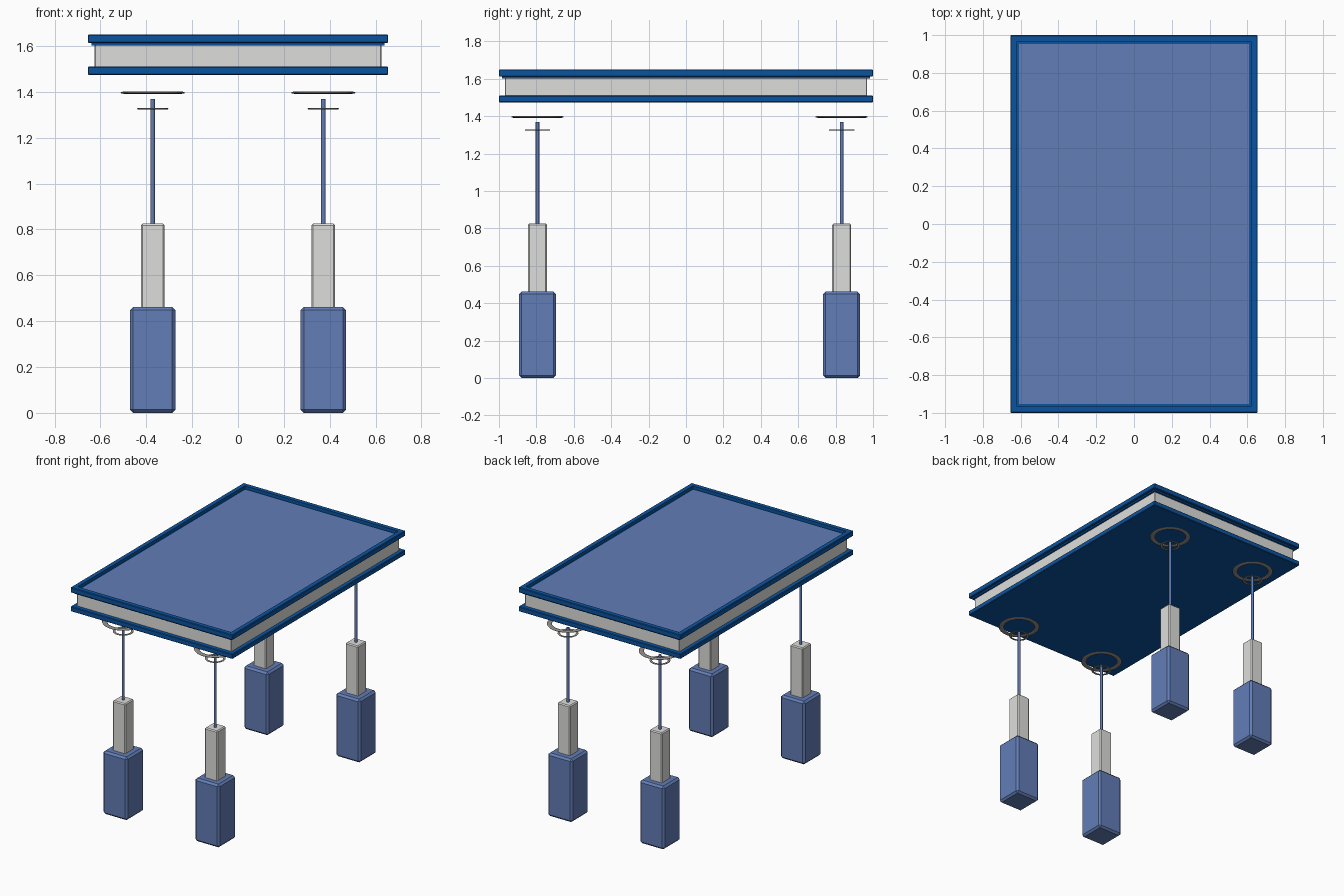
import bpy, bmesh, math

if "Cube" in bpy.data.objects:
    bpy.data.objects.remove(bpy.data.objects["Cube"])


def material(name, rgb):
    m = bpy.data.materials.new(name)
    m.diffuse_color = (*rgb, 1)
    m.use_nodes = True
    m.node_tree.nodes["Principled BSDF"].inputs["Base Color"].default_value = m.diffuse_color
    return m


def srgb(r, g, b):
    return [((c / 255 + 0.055) / 1.055) ** 2.4 for c in (r, g, b)]


DEEP = material("deep_blue", srgb(11, 84, 160))
SOFT = material("soft_blue", srgb(98, 125, 182))
GREY = material("light_grey", srgb(222, 222, 220))
METAL = material("ring_grey", srgb(150, 147, 142))


def finish(bm, name, mat):
    me = bpy.data.meshes.new(name)
    bm.to_mesh(me)
    bm.free()
    me.materials.append(mat)
    ob = bpy.data.objects.new(name, me)
    bpy.context.collection.objects.link(ob)
    return ob


def box(name, cx, cy, hx, hy, z0, z1, mat, bevel=0.0):
    bm = bmesh.new()
    bmesh.ops.create_cube(bm, size=1)
    for v in bm.verts:
        v.co = (cx + v.co.x * 2 * hx, cy + v.co.y * 2 * hy, z0 + (v.co.z + 0.5) * (z1 - z0))
    if bevel:
        bmesh.ops.bevel(bm, geom=bm.edges[:], offset=bevel, segments=1, affect='EDGES')
    return finish(bm, name, mat)


def ring(name, x, y, z, outer, width, height):
    # flattened torus
    bpy.ops.mesh.primitive_torus_add(location=(x, y, z), major_radius=outer - width / 2,
                                     minor_radius=width / 2, major_segments=48, minor_segments=12)
    ob = bpy.context.object
    ob.name = name
    ob.scale.z = height / width
    ob.data.materials.append(METAL)
    bpy.ops.object.shade_smooth_by_angle()


# table top: lower slab, grey core, under lip
box("lower_slab", 0, 0, 0.655, 1.0, 1.474, 1.51, DEEP, 0.004)
box("core", 0, 0, 0.625, 0.968, 1.505, 1.605, GREY, 0.003)
box("upper_lip", 0, 0, 0.638, 0.983, 1.602, 1.614, DEEP)

# raised frame: box with its top face inset and pushed down
frame = box("upper_frame", 0, 0, 0.655, 1.0, 1.612, 1.65, DEEP, 0.004)
bm = bmesh.new()
bm.from_mesh(frame.data)
top = max(bm.faces, key=lambda f: f.calc_center_median().z)
bmesh.ops.inset_region(bm, faces=[top], thickness=0.043)
for v in top.verts:
    v.co.z = 1.65
walls = bmesh.ops.extrude_discrete_faces(bm, faces=[top])["faces"][0]
for v in walls.verts:
    v.co.z = 1.626
bm.to_mesh(frame.data)
bm.free()

# table surface
box("surface_panel", 0, 0, 0.608, 0.953, 1.62, 1.63, SOFT)

# four legs: foot, sleeve, rod and two rings
for side, x in (("left", -0.372), ("right", 0.372)):
    for end, y in (("front", -0.794), ("back", 0.832)):
        tag = f"{end}_{side}_"
        box(tag + "foot", x, y, 0.099, 0.099, 0, 0.462, SOFT, 0.014)
        box(tag + "sleeve", x, y, 0.051, 0.051, 0.43, 0.825, GREY, 0.007)
        bpy.ops.mesh.primitive_cylinder_add(vertices=16, radius=0.0095, depth=0.57,
                                            location=(x, y, 1.083))
        rod = bpy.context.object
        rod.name = tag + "rod"
        rod.data.materials.append(SOFT)
        bpy.ops.object.shade_smooth_by_angle()
        ring(tag + "large_ring", x, y, 1.396, 0.14, 0.034, 0.010)
        ring(tag + "small_ring", x, y, 1.326, 0.069, 0.017, 0.006)
